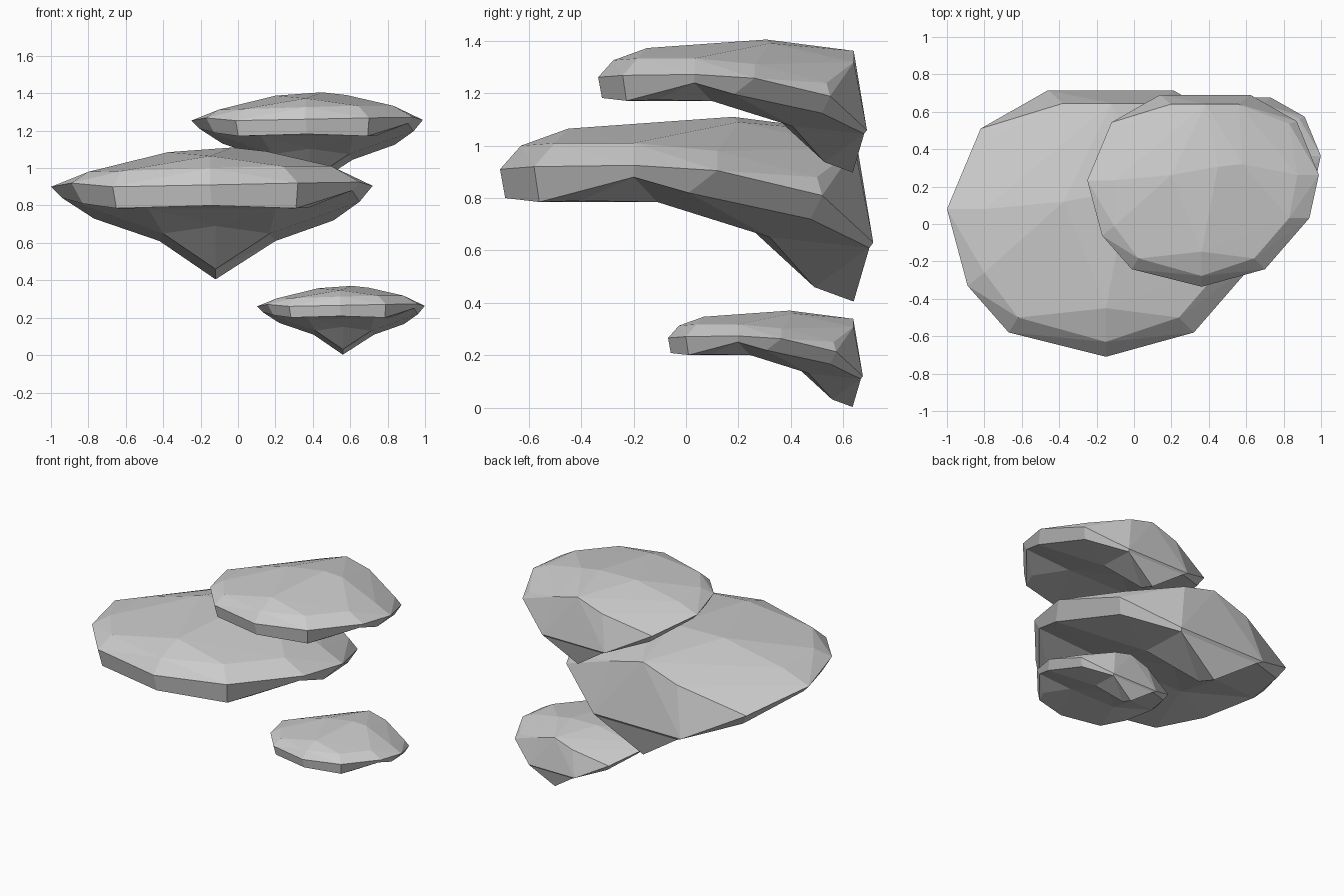
import bpy, bmesh
from mathutils import Vector, geometry

if "Cube" in bpy.data.objects:
    bpy.data.objects.remove(bpy.data.objects["Cube"])

# Widest rim outline, anticlockwise from the front
RIM = [(-.15, -.71, .91), (.32, -.58, .92), (.65, -.20, .925), (.72, .12, .905),
       (.555, .52, .81), (.21, .715, .63), (-.46, .715, .63), (-.82, .51, .81),
       (-1, .08, .90), (-.89, -.33, .92), (-.67, -.58, .90)]
# Lower lip, one point under each rim point
LIP = [(-.14, -.69, .80), (.31, -.56, .785), (.61, -.20, .88), (.65, .01, .82),
       (.51, .475, .72), (.20, .70, .61), (-.42, .70, .61), (-.77, .475, .73),
       (-.94, .05, .84), (-.83, -.30, .81), (-.65, -.56, .785)]
# Domed top: shoulder points, then crown points
TOP = [(-.15, -.63, 1.0), (.24, -.50, 1.01), (.50, -.20, 1.01), (.56, .12, .98),
       (.50, .50, .88), (.125, .645, .99), (-.12, .645, 1.05), (-.38, .645, .96),
       (-.68, .50, .88), (-.80, .08, .975), (-.80, -.26, .98), (-.62, -.50, .985),
       (-.15, -.45, 1.065), (.15, .20, 1.09), (-.03, .18, 1.11), (-.375, .12, 1.085)]
# Underside hollow and the pointed root at the back
UNDER = [(.20, -.11, .785), (-.48, -.11, .785), (.38, -.40, .79), (-.40, .32, .65),
         (-.12, .24, .69), (.17, .32, .65), (-.12, .49, .46), (-.12, .64, .405)]


def shelf(name, size, offset):
    bm = bmesh.new()
    rim = [bm.verts.new(p) for p in RIM]
    top = [bm.verts.new(p) for p in TOP]

    # Domed cap: hull of rim and top points, opened at the bottom
    bmesh.ops.convex_hull(bm, input=rim + top)
    bm.normal_update()
    rim_set = set(rim)
    bottom = [f for f in bm.faces if f.normal.z < 0 and all(v in rim_set for v in f.verts)]
    bmesh.ops.delete(bm, geom=bottom, context='FACES_ONLY')

    # Rim band
    lip = [bm.verts.new(p) for p in LIP]
    n = len(rim)
    for i in range(n):
        j = (i + 1) % n
        bm.faces.new((rim[i], lip[i], lip[j], rim[j]))

    # Underside
    under = lip + [bm.verts.new(p) for p in UNDER]
    flat = [Vector((v.co.x, v.co.y)) for v in under]
    out = geometry.delaunay_2d_cdt(flat, [], [], 0, 1e-5)
    source = [ids[0] for ids in out[3]]
    for tri in out[2]:
        bm.faces.new([under[source[i]] for i in tri])

    loose = [e for e in bm.edges if not e.link_faces]
    bmesh.ops.delete(bm, geom=loose, context='EDGES')
    bmesh.ops.delete(bm, geom=[v for v in bm.verts if not v.link_faces], context='VERTS')
    bmesh.ops.recalc_face_normals(bm, faces=bm.faces)
    for v in bm.verts:
        v.co = v.co * size + Vector(offset)
    mesh = bpy.data.meshes.new(name)
    bm.to_mesh(mesh)
    bm.free()
    bpy.context.collection.objects.link(bpy.data.objects.new(name, mesh))


# Three growths of the same shape
shelf("large_fungus_shelf", 1.0, (0, 0, 0))
shelf("upper_fungus_shelf", .72, (.47, .176, .606))
shelf("small_fungus_shelf", .522, (.623, .302, -.209))
